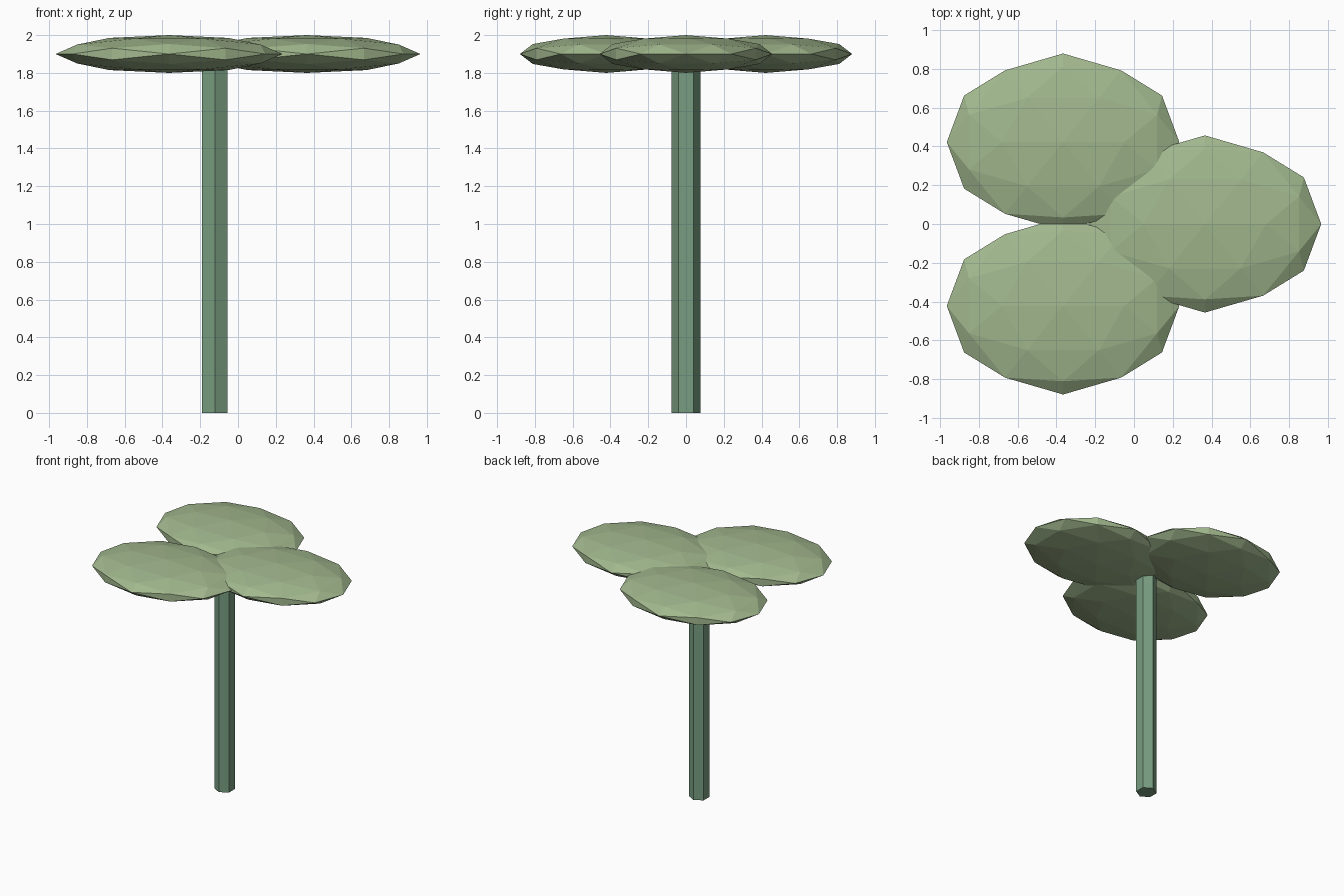
import bpy, bmesh, math
from mathutils import Vector

if "Cube" in bpy.data.objects:
    bpy.data.objects.remove(bpy.data.objects["Cube"])

STEM_X = -0.122      # stem axis
LEAF_Z = 1.9


def material(name, rgb):
    m = bpy.data.materials.new(name)
    m.diffuse_color = (*rgb, 1)
    m.use_nodes = True
    m.node_tree.nodes["Principled BSDF"].inputs["Base Color"].default_value = m.diffuse_color
    return m


def add_object(name, bm, mat):
    bmesh.ops.recalc_face_normals(bm, faces=bm.faces)
    mesh = bpy.data.meshes.new(name)
    bm.to_mesh(mesh)
    bm.free()
    mesh.materials.append(mat)
    ob = bpy.data.objects.new(name, mesh)
    bpy.context.collection.objects.link(ob)
    return ob


def leaf(name, location, mat):
    """Flattened, faceted icosahedral ball, subdivided once."""
    bm = bmesh.new()
    t = (1 + math.sqrt(5)) / 2
    for a in (-1, 1):
        for b in (-t, t):
            for co in ((b, a, 0), (0, b, a), (a, 0, b)):
                bm.verts.new(co)
    bmesh.ops.convex_hull(bm, input=bm.verts[:])
    bmesh.ops.subdivide_edges(bm, edges=bm.edges[:], cuts=1, use_grid_fill=True)
    for v in bm.verts:
        v.co.normalize()
        v.co = Vector((v.co.x * 0.6, v.co.y * 0.457, v.co.z * 0.1))
    add_object(name, bm, mat).location = location


leaf_green = material("leaf_green", (0.36, 0.48, 0.27))
stem_green = material("stem_green", (0.19, 0.34, 0.22))

# Three overlapping leaf pads around the stem
for i in range(3):
    a = math.tau * i / 3
    leaf(f"leaf_pad_{i + 1}",
         (STEM_X + 0.488 * math.cos(a), 0.488 * math.sin(a), LEAF_Z), leaf_green)

# Six-sided stem, corners facing front and back
bm = bmesh.new()
bmesh.ops.create_cone(bm, cap_ends=True, segments=6, radius1=0.078,
                      radius2=0.078, depth=LEAF_Z)
for v in bm.verts:
    ang = round(math.atan2(v.co.y, v.co.x) / (math.pi / 3) - 0.5) + 0.5
    v.co.x, v.co.y = 0.078 * math.cos(ang * math.pi / 3), 0.078 * math.sin(ang * math.pi / 3)
bmesh.ops.remove_doubles(bm, verts=bm.verts, dist=1e-5)
add_object("stem", bm, stem_green).location = (STEM_X, 0, LEAF_Z / 2)
